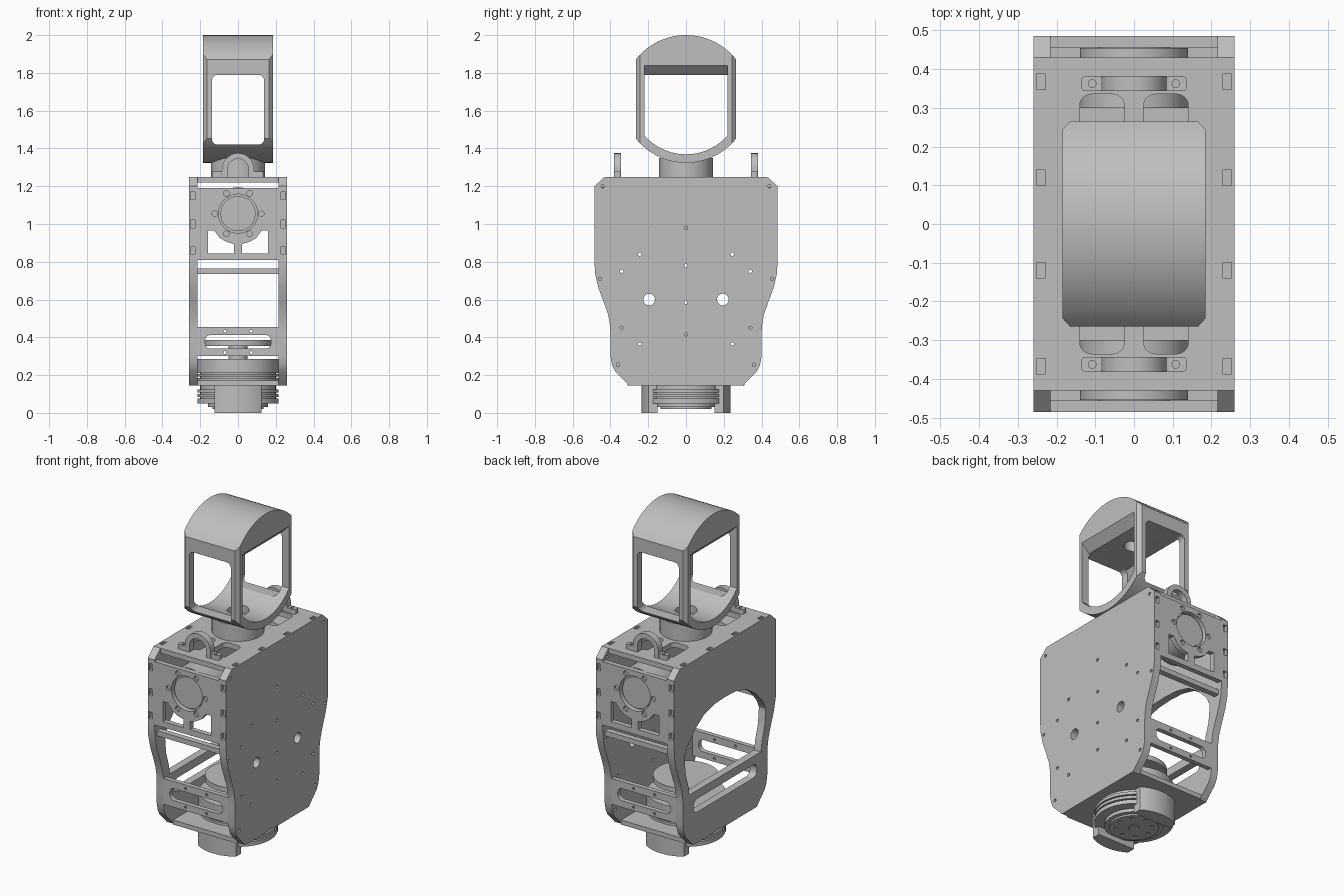
import bpy, bmesh
from math import sin, cos, pi, radians

old = bpy.data.objects.get("Cube")
if old:
    bpy.data.objects.remove(old, do_unlink=True)

grey = bpy.data.materials.new("light_grey")
grey.use_nodes = True
grey.diffuse_color = (0.52, 0.52, 0.52, 1)
grey.node_tree.nodes["Principled BSDF"].inputs["Base Color"].default_value = (0.52, 0.52, 0.52, 1)
parts = []


def add(name, bm):
    bmesh.ops.recalc_face_normals(bm, faces=bm.faces)
    me = bpy.data.meshes.new(name)
    bm.to_mesh(me)
    bm.free()
    me.materials.append(grey)
    ob = bpy.data.objects.new(name, me)
    bpy.context.scene.collection.objects.link(ob)
    parts.append(ob)
    return ob


def prism(name, pts, axis, a, b):
    """Extrude a 2D outline along an axis from a to b."""
    def place(p, d):
        return {"X": (d, p[0], p[1]), "Y": (p[0], d, p[1]), "Z": (p[0], p[1], d)}[axis]
    bm = bmesh.new()
    lo = [bm.verts.new(place(p, a)) for p in pts]
    hi = [bm.verts.new(place(p, b)) for p in pts]
    bm.faces.new(lo)
    bm.faces.new(hi)
    for i in range(len(pts)):
        j = (i + 1) % len(pts)
        bm.faces.new((lo[i], lo[j], hi[j], hi[i]))
    return add(name, bm)


def arc(cx, cy, r, start, end, n):
    return [(cx + r * cos(radians(start + (end - start) * i / n)),
             cy + r * sin(radians(start + (end - start) * i / n))) for i in range(n + 1)]


def cyl(name, r, axis, a, b, c=(0, 0), n=48):
    return prism(name, arc(c[0], c[1], r, 0, 360, n)[:-1], axis, a, b)


def box(name, x0, x1, y0, y1, z0, z1):
    return prism(name, [(x0, y0), (x1, y0), (x1, y1), (x0, y1)], "Z", z0, z1)


def rounded(x0, x1, y0, y1, r):
    return (arc(x1 - r, y1 - r, r, 0, 90, 6) + arc(x0 + r, y1 - r, r, 90, 180, 6)
            + arc(x0 + r, y0 + r, r, 180, 270, 6) + arc(x1 - r, y0 + r, r, 270, 360, 6))


def mirror(pts):
    """Complete a right-hand outline with its mirrored left half."""
    return pts + [(-x, y) for x, y in reversed(pts) if abs(x) > 1e-6]


def carve(ob, tools, op="DIFFERENCE"):
    for t in tools:
        m = ob.modifiers.new("carve", "BOOLEAN")
        m.operation, m.object, m.solver = op, t, "EXACT"
    dg = bpy.context.evaluated_depsgraph_get()
    me = bpy.data.meshes.new_from_object(ob.evaluated_get(dg))
    ob.modifiers.clear()
    ob.data = me
    for t in tools:
        parts.remove(t)
        bpy.data.objects.remove(t, do_unlink=True)


# Side plates with a waisted outline
outline = mirror([(.43, 1.25), (.485, 1.2), (.485, .8), (.48, .73), (.463, .66), (.435, .585),
                  (.412, .52), (.402, .46), (.4, .41), (.4, .3), (.392, .255), (.375, .22), (.3, .145)])
left_plate = prism("left_side_plate", outline, "X", .215, .26)
right_plate = prism("right_side_plate", outline, "X", -.26, -.215)

# Screw holes and sight holes in the closed plate
holes = [(0, .98), (0, .78), (0, .585), (0, .415)]
for y, z in ((.44, 1.2), (.245, .84), (.34, .75), (.455, .71), (.34, .45), (.245, .365), (.36, .255)):
    holes += [(y, z), (-y, z)]
tools = [cyl("cut", .009, "X", .2, .3, h, 12) for h in holes]
tools += [cyl("cut", .031, "X", .2, .3, (s * .195, .6), 32) for s in (-1, 1)]
carve(left_plate, tools)

# Arched window and long slot in the open plate
window = mirror([(0, .92), (.1, .915), (.2, .89), (.29, .83), (.36, .755), (.385, .7), (.375, .6), (.35, .52), (.34, .46)])
carve(right_plate, [prism("cut", window, "X", -.3, -.2),
                    prism("cut", rounded(-.3, .3, .33, .41, .035), "X", -.3, -.2)])

# Tab pockets along the plate edges
for plate, s in ((left_plate, 1), (right_plate, -1)):
    tools = []
    for f in (-1, 1):
        for z in (.86, 1.0, 1.15):
            y = f * .485
            tools.append(box("cut", s * .24 - .012, s * .24 + .012, y - .02, y + .02, z - .02, z + .02))
        for y in (.12, .367):
            tools.append(box("cut", s * .24 - .011, s * .24 + .011, f * y - .02, f * y + .02, 1.235, 1.3))
    carve(plate, tools)

# Top plate with rounded windows
top = box("top_plate", -.215, .215, -.43, .43, 1.22, 1.25)
carve(top, [prism("cut", rounded(min(sx * .025, sx * .14), max(sx * .025, sx * .14),
                                 min(sy * .16, sy * .335), max(sy * .16, sy * .335), .03), "Z", 1.2, 1.3)
            for sx in (-1, 1) for sy in (-1, 1)])

# Bottom plate
bottom = box("bottom_plate", -.215, .215, -.31, .31, .145, .172)

for s, side in ((-1, "front"), (1, "back")):
    def y_prism(name, pts, a, b):
        return prism(name, pts, "Y", s * a, s * b)

    # Shoulder panel with bearing hole, screw ring and two windows
    panel = y_prism(side + "_shoulder_panel", [(-.215, .81), (.215, .81), (.215, 1.19), (-.215, 1.19)], .455, .485)
    vent = [(.022, .845), (.16, .845), (.16, .965), (.125, .965), (.095, .925), (.06, .905), (.022, .895)]
    tools = [y_prism("cut", arc(0, 1.055, .103, 0, 360, 48)[:-1], .44, .5)]
    tools += [y_prism("cut", [(m * x, z) for x, z in vent], .44, .5) for m in (-1, 1)]
    tools += [y_prism("cut", arc(.123 * cos(a * pi / 3), 1.055 + .123 * sin(a * pi / 3), .015, 0, 360, 16)[:-1], .472, .5)
              for a in range(6)]
    carve(panel, tools)

    # Shoulder motor behind the panel
    y_prism(side + "_shoulder_motor", arc(0, 1.055, .14, 0, 360, 48)[:-1], .3, .454)
    y_prism(side + "_bearing_cap", arc(0, 1.055, .093, 0, 360, 48)[:-1], .45, .47)

    # Cross bar and lower slotted panel
    y_prism(side + "_cross_bar", [(-.215, .735), (.215, .735), (.215, .765), (-.215, .765)], .425, .46)
    low = y_prism(side + "_lower_panel", [(-.215, .3), (.215, .3), (.215, .455), (-.215, .455)], .37, .398)
    tools = [y_prism("cut", rounded(-.175, .175, .34, .412, .03), .36, .41)]
    tools += [y_prism("cut", arc(x, z, .008, 0, 360, 10)[:-1], .36, .41)
              for x in (-.07, .07) for z in (.32, .432)]
    carve(low, tools)

    # Lifting lug: arch with two screw ears
    arch = (arc(0, 1.29, .085, 0, 180, 24) + [(-.085, 1.25), (-.055, 1.25)]
            + arc(0, 1.29, .055, 180, 0, 24) + [(.055, 1.25), (.085, 1.25)])
    y_prism(side + "_lifting_lug", arch, .343, .382)
    for m in (-1, 1):
        x0, x1 = sorted((m * .08, m * .137))
        ear = prism(side + "_lug_ear", rounded(x0, x1, s * .362 - .019, s * .362 + .019, .012), "Z", 1.25, 1.278)
        carve(ear, [cyl("cut", .01, "Z", 1.262, 1.3, (m * .108, s * .362), 16)])

# Base motor: stacked rings through the bottom plate
for i, (r, a, b) in enumerate(((.215, .172, .185), (.2, .185, .192), (.215, .192, .205), (.2, .205, .212),
                               (.215, .212, .285), (.05, .285, .355), (.18, .355, .385))):
    cyl("base_motor_ring_%d" % i, r, "Z", a, b, n=64)
for i, (r, a, b) in enumerate(((.16, .03, .05), (.215, .05, .075), (.2, .075, .083), (.215, .083, .1),
                               (.2, .1, .108), (.215, .108, .125), (.2, .125, .145))):
    ring = cyl("output_ring_%d" % i, r, "Z", a, b, n=64)
    carve(ring, [box("cut", -.3, .3, -.18, .18, 0, .2)], "INTERSECT")

# Output lugs and drilled flange under the base
for s, side in ((-1, "front"), (1, "back")):
    lug = cyl(side + "_output_lug", .235, "Z", 0, .145, n=64)
    y0, y1 = sorted((s * .15, s * .3))
    carve(lug, [box("cut", -.125, .125, y0, y1, -.1, .2)], "INTERSECT")
flange = cyl("output_flange", .135, "Z", .02, .03)
carve(flange, [cyl("cut", .012, "Z", 0, .026, (.1 * cos(a * pi / 4), .1 * sin(a * pi / 4)), 12) for a in range(8)]
      + [cyl("cut", .03, "Z", 0, .027, n=24)])

# Neck
neck = cyl("neck", .143, "Z", 1.25, 1.35)
carve(neck, [cyl("cut", .338, "X", -.3, .3, (0, 1.662), 96)])

# Head cage: drum clipped to a chamfered block, opened both ways
head = cyl("head_cage", .338, "X", -.3, .3, (0, 1.662), 96)
block = mirror([(.165, .265), (.185, .243), (.185, -.243), (.165, -.265)])
carve(head, [prism("cut", block, "Z", 1.2, 2.1)], "INTERSECT")
through = [(.22, 1.79), (-.22, 1.79)] + arc(0, 1.662, .293, 221.3, 318.7, 24)
carve(head, [prism("cut", through, "X", -.4, .4)])
carve(head, [prism("cut", rounded(-.138, .138, 1.42, 1.79, .03), "Y", -.4, .4)])
# Sloped upper lips, then ceiling and floor bores
carve(head, [prism("cut", [(m * .135, 1.785), (m * .2, 1.785), (m * .2, 1.855), (m * .135, 1.79)], "Y", -.22, .22)
             for m in (-1, 1)])
carve(head, [cyl("cut", .055, "Z", 1.7, 1.85), cyl("cut", .06, "Z", 1.3, 1.45)])

# Smooth curved walls, keep edges sharp
bpy.ops.object.select_all(action="DESELECT")
for ob in parts:
    ob.select_set(True)
bpy.context.view_layer.objects.active = head
bpy.ops.object.shade_smooth_by_angle(angle=radians(25))
